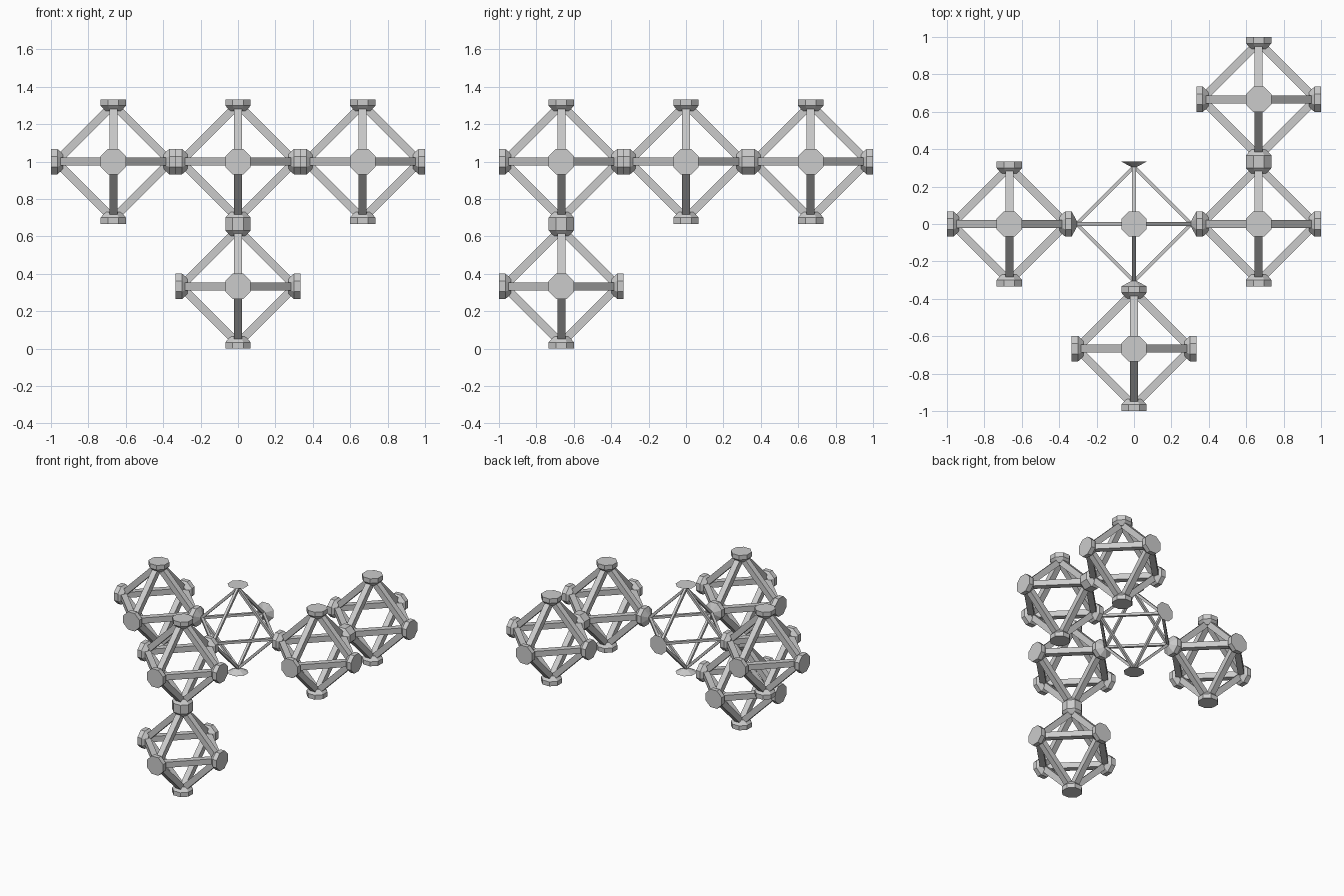
import bpy, bmesh, math
from mathutils import Vector, Matrix

if "Cube" in bpy.data.objects:
    bpy.data.objects.remove(bpy.data.objects["Cube"], do_unlink=True)

grey = bpy.data.materials.new("light grey")
grey.use_nodes = True
grey.diffuse_color = (0.6, 0.6, 0.6, 1)
grey.node_tree.nodes["Principled BSDF"].inputs["Base Color"].default_value = (0.6, 0.6, 0.6, 1)

HALF = 1 / 3          # half the size of one octahedral cell
PITCH = 2 / 3
CAP = 0.068 / math.cos(math.pi / 8)
AXES = [Vector(a) * s for a in ((1, 0, 0), (0, 1, 0), (0, 0, 1)) for s in (1, -1)]


def ring(bm, d, u, v, dist, radius):
    """One octagon with flat sides square to the axes."""
    angles = [math.pi / 8 + i * math.pi / 4 for i in range(8)]
    return [bm.verts.new(d * dist + (u * math.cos(a) + v * math.sin(a)) * radius) for a in angles]


def add_hub(bm, d, profile):
    """Octagonal hub lofted through (distance, radius) pairs along d."""
    u = Vector((d.y, d.z, d.x))
    v = d.cross(u)
    rings = [ring(bm, d, u, v, *p) for p in profile]
    bm.faces.new(rings[0])
    bm.faces.new(rings[-1])
    for a, b in zip(rings, rings[1:]):
        for i in range(8):
            j = (i + 1) % 8
            bm.faces.new((a[i], a[j], b[j], b[i]))


def add_strut(bm, p, q, width):
    """Square bar between two hubs, one flat side facing outward."""
    along = (q - p).normalized()
    out = (p + q).normalized()
    side = along.cross(out)
    rot = Matrix((along, out, side)).transposed().to_4x4()
    size = Matrix.Diagonal(((q - p).length, width, width, 1))
    bmesh.ops.create_cube(bm, size=1, matrix=Matrix.Translation((p + q) / 2) @ rot @ size)


def make_cell(name, centre, profile, width, reach):
    bm = bmesh.new()
    for d in AXES:
        add_hub(bm, d, profile)
    for i, a in enumerate(AXES):
        for b in AXES[i + 1:]:
            if a.dot(b) == 0:
                add_strut(bm, a * reach, b * reach, width)
    bmesh.ops.recalc_face_normals(bm, faces=bm.faces)
    mesh = bpy.data.meshes.new(name)
    bm.to_mesh(mesh)
    bm.free()
    mesh.materials.append(grey)
    obj = bpy.data.objects.new(name, mesh)
    obj.location = centre
    bpy.context.collection.objects.link(obj)


# Thin centre cell with cone-shaped hubs
make_cell("centre_frame", (0, 0, 1), [(HALF, CAP), (HALF - 0.03, 0.012)], 0.019, 0.305)

# Sturdy cells around it
sturdy = [(HALF, CAP), (HALF - 0.034, CAP), (HALF - 0.064, 0.045)]
cells = {
    "right_frame": (-1, 0, 0),
    "left_frame": (1, 0, 0),
    "back_left_frame": (1, 1, 0),
    "front_frame": (0, -1, 0),
    "lower_front_frame": (0, -1, -1),
}
for name, step in cells.items():
    make_cell(name, Vector(step) * PITCH + Vector((0, 0, 1)), sturdy, 0.043, 0.305)
